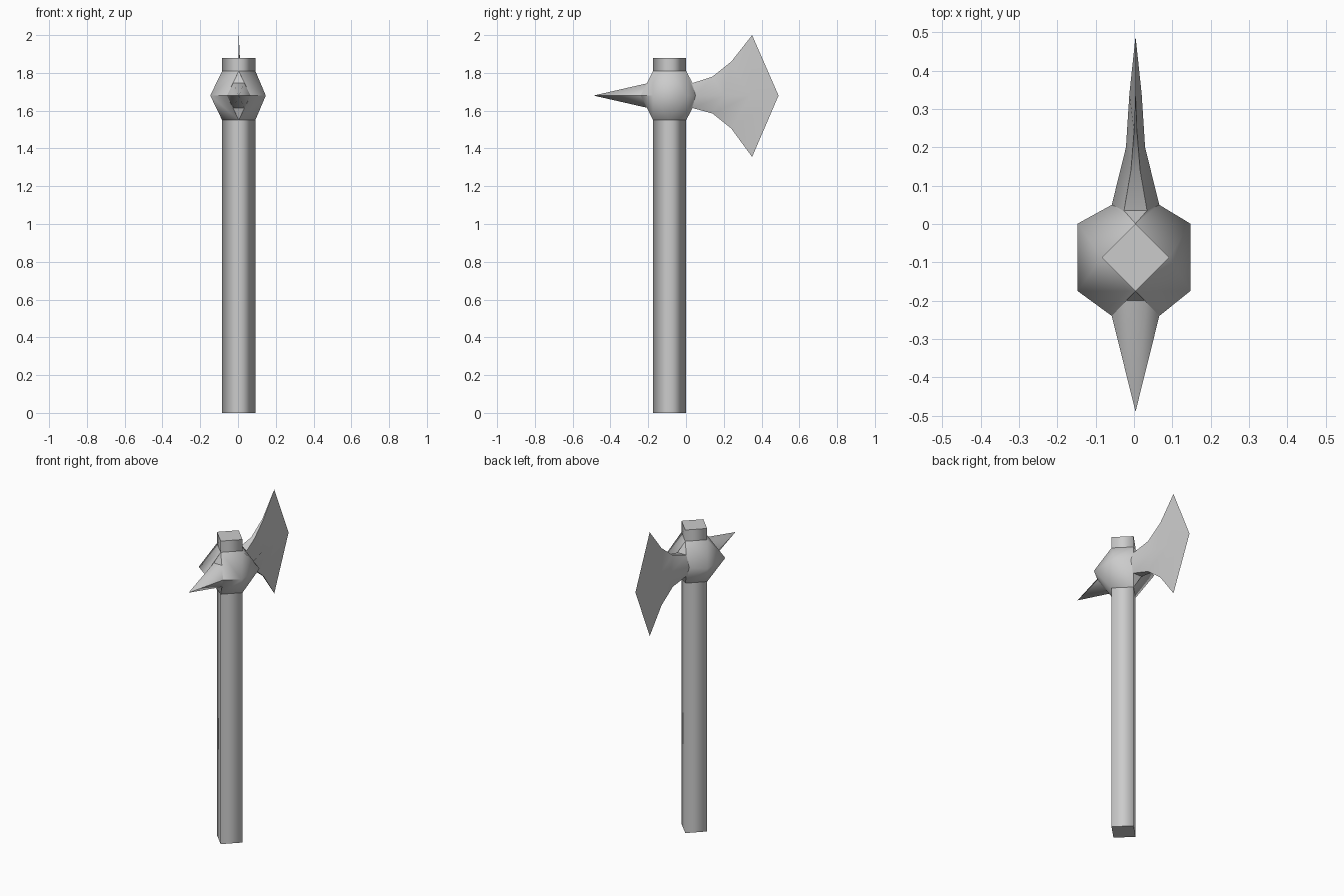
import bpy, bmesh, math
from mathutils import Vector

if "Cube" in bpy.data.objects:
    bpy.data.objects.remove(bpy.data.objects["Cube"])

CX, CY, R = 0.004, -0.087, 0.088      # handle axis and half-diagonal
ZM = 1.68                              # height of the axe-head axis
Z_LOW, Z_HIGH, Z_TOP = 1.55, 1.81, 1.88


def finish(name, bm, smooth_angle=None):
    bmesh.ops.remove_doubles(bm, verts=bm.verts, dist=0.0005)
    bmesh.ops.recalc_face_normals(bm, faces=bm.faces)
    me = bpy.data.meshes.new(name)
    bm.to_mesh(me)
    bm.free()
    ob = bpy.data.objects.new(name, me)
    bpy.context.collection.objects.link(ob)
    if smooth_angle:
        bpy.ops.object.select_all(action='DESELECT')
        ob.select_set(True)
        bpy.context.view_layer.objects.active = ob
        bpy.ops.object.shade_smooth_by_angle(angle=math.radians(smooth_angle))
    return ob


def loft(bm, rings):
    """Join successive closed rings with quads; returns the vertex rings."""
    vr = [[bm.verts.new(p) for p in ring] for ring in rings]
    n = len(vr[0])
    for a, b in zip(vr, vr[1:]):
        for i in range(n):
            j = (i + 1) % n
            f = bm.faces.new((a[i], a[j], b[j], b[i]))
            f.smooth = True
    return vr


def diamond(z):
    return [(CX + R, CY, z), (CX, CY + R, z), (CX - R, CY, z), (CX, CY - R, z)]


def hexagon(y_side, w_side, y_top, w_top, h_top, h_bot):
    return [(CX + w_side, y_side, ZM), (CX + w_top, y_top, ZM + h_top),
            (CX - w_top, y_top, ZM + h_top), (CX - w_side, y_side, ZM),
            (CX - w_top, y_top, ZM - h_bot), (CX + w_top, y_top, ZM - h_bot)]


# Four-sided handle and its stub above the collar
for name, z0, z1, cap in (("handle", 0, Z_LOW, 0), ("handle_top", Z_HIGH, Z_TOP, 1)):
    bm = bmesh.new()
    rings = loft(bm, [diamond(z0), diamond(z1)])
    bm.faces.new(rings[-cap])
    finish(name, bm)

# Faceted collar: diamond ends widening to the side edges and hexagonal sockets
bm = bmesh.new()


def face(*pts):
    bm.faces.new([bm.verts.new(p) for p in pts])


def socket(sx, sy, sz):
    y_side, y_top = (0.05, 0.035) if sy > 0 else (-0.24, -0.20)
    return (CX + sx * 0.062, y_side, ZM), (CX + sx * 0.03, y_top, ZM + sz * 0.066)


for sz, z in ((-1, Z_LOW), (1, Z_HIGH)):
    for s in (-1, 1):
        face((CX + s * R, CY, z), (s * 0.147, CY + R, ZM), (s * 0.147, CY - R, ZM))
        face((CX, CY + s * R, z), socket(-1, s, sz)[1], socket(1, s, sz)[1])
        for sy in (-1, 1):
            side, top = socket(s, sy, sz)
            end, outer = (CX, CY + sy * R, z), (s * 0.147, CY + sy * R, ZM)
            face((CX + s * R, CY, z), end, outer)
            face(end, top, side)
            face(end, side, outer)
finish("collar", bm, 60)

# Front spike
bm = bmesh.new()
base = hexagon(-0.24, 0.062, -0.20, 0.03, 0.066, 0.066)
loft(bm, [base, [(CX, -0.49, ZM)] * 6])
bmesh.ops.remove_doubles(bm, verts=bm.verts, dist=0.0005)
finish("spike", bm, 60)

# Rear blade: hexagonal socket flaring into a thin, pointed cutting edge
bm = bmesh.new()
sections = [(0.05, 0.062, 0.035, 0.03, 0.066, 0.066),
            (0.20, 0.025, 0.14, 0.012, 0.10, 0.095),
            (0.34, 0.016, 0.24, 0.004, 0.18, 0.175),
            (0.49, 0.0, 0.35, 0.0, 0.32, 0.325)]
loft(bm, [hexagon(*s) for s in sections])
finish("blade", bm, 40)
